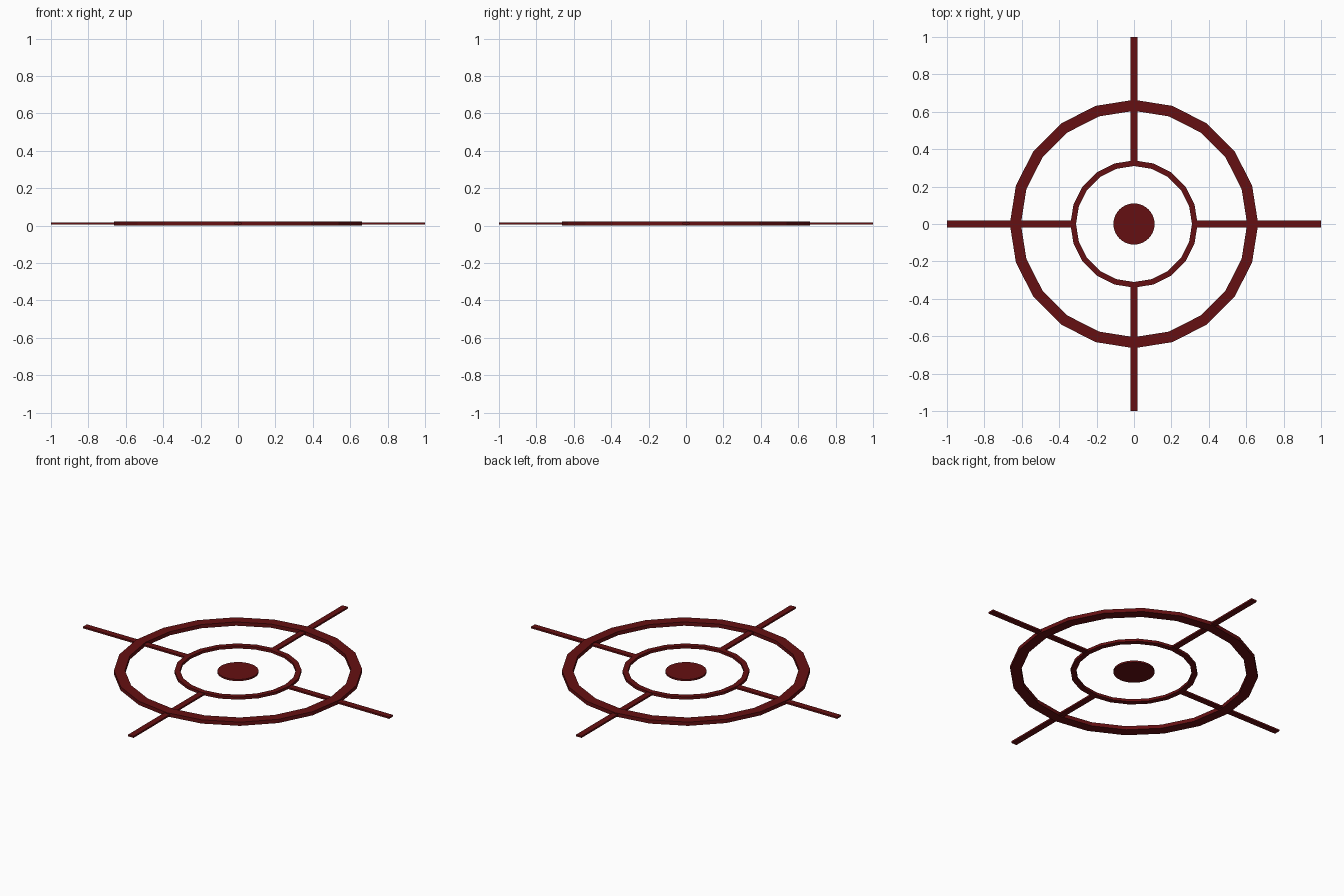
import bpy, bmesh
from math import sin, cos, pi

if "Cube" in bpy.data.objects:
    bpy.data.objects.remove(bpy.data.objects["Cube"])

H = 0.022          # full height of rings
ZC = H / 2         # mid height

red = bpy.data.materials.new("dark_red")
red.diffuse_color = (0.13, 0.005, 0.006, 1)
red.use_nodes = True
red.node_tree.nodes["Principled BSDF"].inputs["Base Color"].default_value = red.diffuse_color


def finish(name, bm):
    bmesh.ops.recalc_face_normals(bm, faces=bm.faces)
    me = bpy.data.meshes.new(name)
    bm.to_mesh(me)
    bm.free()
    me.materials.append(red)
    ob = bpy.data.objects.new(name, me)
    bpy.context.collection.objects.link(ob)
    return ob


def ring(name, r_in, r_out, h, sides=20):
    bm = bmesh.new()
    profile = [(r_in, -h/2), (r_out, -h/2), (r_out, h/2), (r_in, h/2)]
    loops = [[bm.verts.new((r*cos(2*pi*i/sides), r*sin(2*pi*i/sides), ZC + z))
              for r, z in profile] for i in range(sides)]
    for i in range(sides):
        a, b = loops[i], loops[(i+1) % sides]
        for j in range(4):
            k = (j+1) % 4
            bm.faces.new((a[j], b[j], b[k], a[k]))
    return finish(name, bm)


def spoke(name, angle, r0=0.325, r1=1.0, w=0.036, h=0.01):
    bm = bmesh.new()
    bmesh.ops.create_cube(bm, size=1)
    for v in bm.verts:
        v.co = ((r0+r1)/2 + v.co.x*(r1-r0), v.co.y*w, v.co.z*h)
    ob = finish(name, bm)
    ob.rotation_euler.z = angle
    ob.location.z = ZC


# concentric rings
ring("outer_ring", 0.605, 0.664, H)
ring("inner_ring", 0.31, 0.34, H * 0.7)

# cross-hair spokes
for n, side in enumerate(("right", "back", "left", "front")):
    spoke("spoke_" + side, n * pi / 2)

# centre dot
bm = bmesh.new()
bmesh.ops.create_cone(bm, cap_ends=True, segments=32, radius1=0.11, radius2=0.11, depth=0.01)
dot = finish("centre_dot", bm)
dot.location.z = ZC
